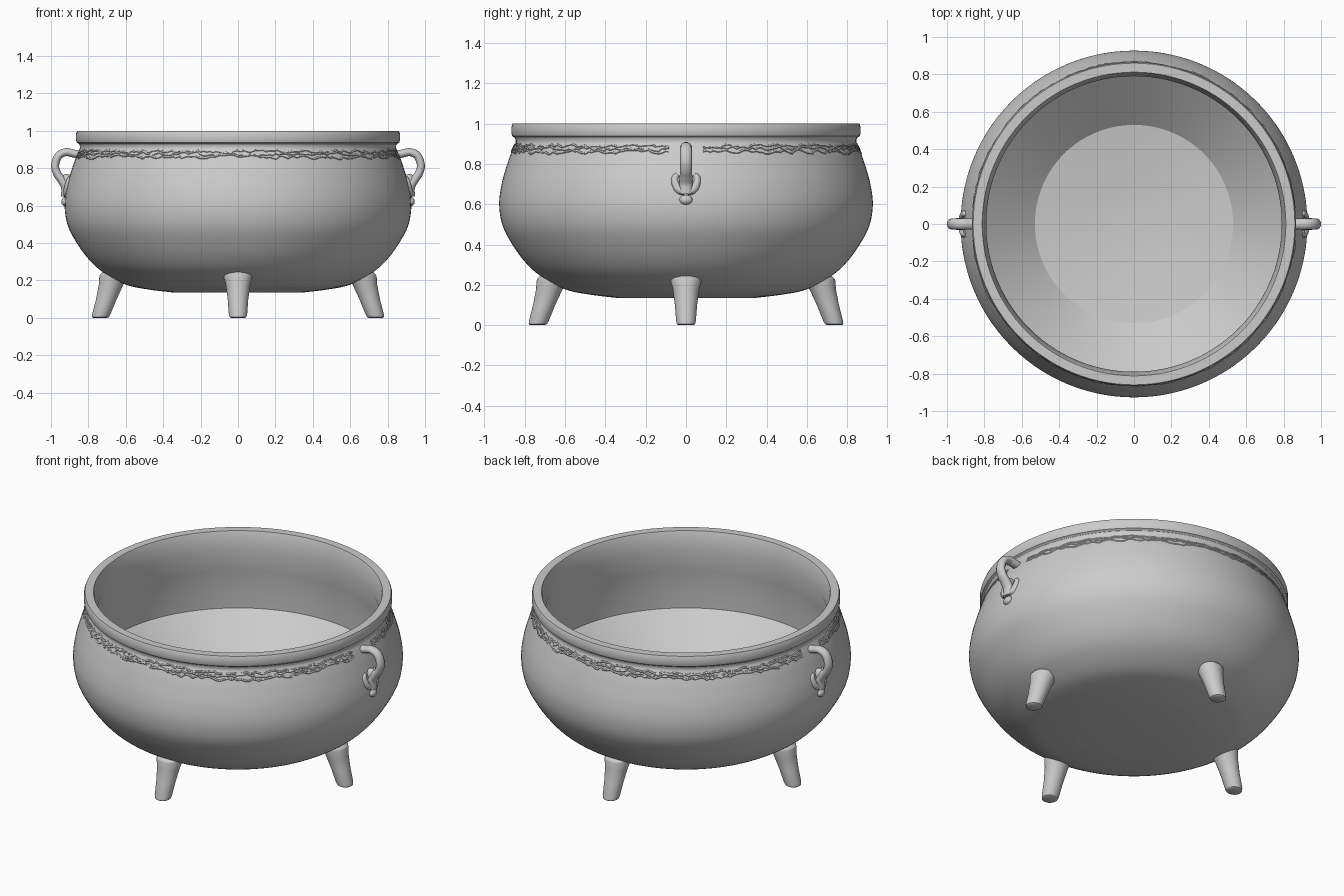
import bpy, bmesh, math, random
from mathutils import Vector

if "Cube" in bpy.data.objects:
    bpy.data.objects.remove(bpy.data.objects["Cube"])

random.seed(4)


def spline(pts, n=6):
    """Catmull-Rom smoothing through a list of points."""
    p = [Vector(q) for q in pts]
    p = [2 * p[0] - p[1]] + p + [2 * p[-1] - p[-2]]
    out = []
    for a, b, c, d in zip(p, p[1:], p[2:], p[3:]):
        for i in range(n):
            t = i / n
            out.append(0.5 * (2 * b + (c - a) * t + (2 * a - 5 * b + 4 * c - d) * t * t
                              + (3 * b - a - 3 * c + d) * t ** 3))
    return out + [p[-2]]


def finish(ob, angle=35):
    bpy.ops.object.select_all(action='DESELECT')
    ob.select_set(True)
    bpy.context.view_layer.objects.active = ob
    bpy.ops.object.shade_smooth_by_angle(angle=math.radians(angle))
    return ob


def lathe(name, profile, segs, angle=35):
    """Revolve (radius, z) points; points on the axis become poles."""
    bm = bmesh.new()
    verts = [bm.verts.new((r, 0, z)) for r, z in profile]
    edges = [bm.edges.new(e) for e in zip(verts, verts[1:])]
    bmesh.ops.spin(bm, geom=verts + edges, cent=(0, 0, 0), axis=(0, 0, 1),
                   angle=math.tau, steps=segs, use_merge=True)
    bmesh.ops.remove_doubles(bm, verts=bm.verts, dist=1e-5)
    bmesh.ops.recalc_face_normals(bm, faces=bm.faces)
    me = bpy.data.meshes.new(name)
    bm.to_mesh(me)
    bm.free()
    ob = bpy.data.objects.new(name, me)
    bpy.context.collection.objects.link(ob)
    return finish(ob, angle)


def tube(name, paths, radius, radii=None, res=3):
    """Round tube along one or more paths, turned into a mesh."""
    cu = bpy.data.curves.new(name, 'CURVE')
    cu.dimensions = '3D'
    cu.bevel_depth = radius
    cu.bevel_resolution = res
    cu.use_fill_caps = True
    for path in paths:
        s = cu.splines.new('POLY')
        s.points.add(len(path) - 1)
        for i, q in enumerate(path):
            s.points[i].co = (*q, 1)
            if radii:
                s.points[i].radius = radii(i / (len(path) - 1))
    ob = bpy.data.objects.new(name, cu)
    bpy.context.collection.objects.link(ob)
    bpy.ops.object.select_all(action='DESELECT')
    ob.select_set(True)
    bpy.context.view_layer.objects.active = ob
    bpy.ops.object.convert(target='MESH')
    return finish(bpy.context.object, 50)


def blob(name, centre, size):
    """Squashed sphere."""
    bpy.ops.mesh.primitive_uv_sphere_add(segments=20, ring_count=12, radius=1)
    ob = bpy.context.object
    ob.name = name
    for v in ob.data.vertices:
        v.co = [c + k * s for c, k, s in zip(centre, v.co, size)]
    return finish(ob)


# Pot: outer belly, rolled rim, straight inner wall and a creased dished floor
belly = spline([(.34, .135), (.48, .152), (.60, .178), (.72, .243), (.80, .315), (.868, .41),
                (.912, .50), (.927, .60), (.915, .70), (.887, .80), (.862, .87), (.846, .905)])
rim = [(.845, .918), (.85, .93), (.862, .938), (.866, .95), (.866, .985), (.86, 1.0),
       (.812, 1.0), (.808, .99), (.79, .885)]
inside = [(.815, .75), (.83, .62), (.835, .51), (.53, .25), (.25, .215), (0, .20)]
lathe("pot", [(0, .135)] + [tuple(p) for p in belly] + rim + inside, 112, 28)


def belly_radius(z):
    for a, b in zip(belly, belly[1:]):
        if a.y <= z <= b.y:
            return a.x + (b.x - a.x) * (z - a.y) / (b.y - a.y)
    return belly[-1].x


# Irregular vine relief under the rim, broken at the handles
def vine(z0, amp, start):
    pts, n, z = [], 150, z0
    for i in range(n + 1):
        a = start + .1 + (math.pi - .2) * i / n
        z = z0 + .5 * (z - z0) + random.uniform(-amp, amp)
        r = belly_radius(z) - .003
        pts.append((r * math.cos(a), r * math.sin(a), z))
    return pts


tube("vine_relief", [vine(z, amp, s) for s in (0, math.pi)
                     for z, amp in ((.89, .006), (.876, .008), (.86, .008))], .007, res=1)

# Four splayed, tapered legs
leg_profile = [(0, 0), (.037, 0), (.045, .005), (.049, .02), (.055, .10),
               (.066, .18), (.077, .22), (.077, .23), (.066, .245), (0, .255)]
for i, side in enumerate(("right", "back", "left", "front")):
    leg = lathe("leg_" + side, leg_profile, 32)
    for v in leg.data.vertices:
        v.co.x += .737 - .33 * v.co.z
    leg.rotation_euler.z = i * math.pi / 2

# Loop handles with a curled leaf mount and a small drop
loop = [(.84, 0, .872), (.875, 0, .878), (.92, 0, .886), (.96, 0, .866), (.978, 0, .815),
        (.967, 0, .772), (.943, 0, .738), (.922, 0, .70), (.92, 0, .65)]
for side, ang in (("right", 0), ("left", math.pi)):
    handle = tube("handle_" + side, [spline(loop)], .0225, lambda t: 1 + .5 * max(0, t - .6))
    handle.scale.y = 1.3
    # Lower web that rounds off the loop's hole
    web = blob("handle_web_" + side, (.915, 0, .735), (.03, .028, .035))
    curls = [spline([(.918, s * .005, .665), (.915, s * .035, .672), (.910, s * .052, .70),
                     (.902, s * .055, .73), (.897, s * .042, .745)]) for s in (-1, 1)]
    leaf = tube("handle_leaf_" + side, curls, .021, lambda t: 1.1 - .4 * t)
    drop = blob("handle_drop_" + side, (.925, 0, .622), (.02, .032, .024))
    for ob in (handle, web, leaf, drop):
        ob.rotation_euler.z = ang
